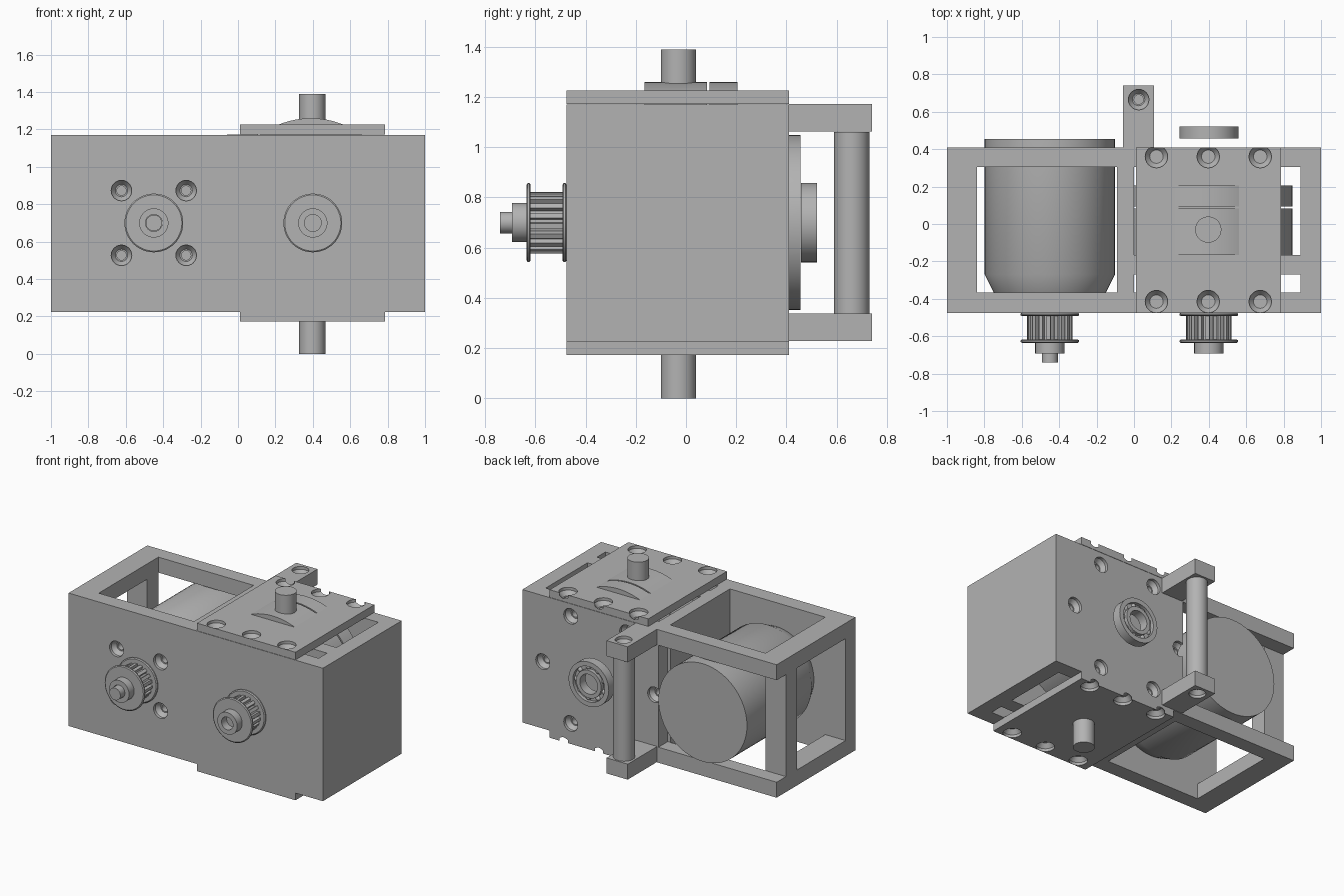
import bpy, bmesh, math
from mathutils import Vector

if "Cube" in bpy.data.objects:
    bpy.data.objects.remove(bpy.data.objects["Cube"])

grey = bpy.data.materials.new("machined grey")
grey.use_nodes = True
COLOR = (0.45, 0.45, 0.45, 1)
grey.diffuse_color = COLOR
grey.node_tree.nodes["Principled BSDF"].inputs["Base Color"].default_value = COLOR


def finish(name, bm, smooth=False):
    bmesh.ops.remove_doubles(bm, verts=bm.verts, dist=1e-5)
    bmesh.ops.recalc_face_normals(bm, faces=bm.faces)
    mesh = bpy.data.meshes.new(name)
    bm.to_mesh(mesh)
    bm.free()
    mesh.materials.append(grey)
    obj = bpy.data.objects.new(name, mesh)
    bpy.context.collection.objects.link(obj)
    if smooth:
        smooth_by_angle(obj)
    return obj


def smooth_by_angle(obj):
    bpy.ops.object.select_all(action='DESELECT')
    obj.select_set(True)
    bpy.context.view_layer.objects.active = obj
    bpy.ops.object.shade_smooth_by_angle(angle=math.radians(30))


def box(name, x, y, z):
    bm = bmesh.new()
    bmesh.ops.create_cube(bm, size=1)
    for v in bm.verts:
        v.co = Vector([lo + (c + 0.5) * (hi - lo) for c, (lo, hi) in zip(v.co, (x, y, z))])
    return finish(name, bm)


def lathe(name, axis, center, profile, sides=48, closed=False, smooth=True):
    """Revolve (radius, position) pairs about a line parallel to axis."""
    bm = bmesh.new()
    rings = []
    for r, t in profile:
        ring = []
        for i in range(sides):
            a = math.tau * i / sides
            u, w = center[0] + r * math.cos(a), center[1] + r * math.sin(a)
            ring.append(bm.verts.new((u, t, w) if axis == 'y' else (u, w, t)))
        rings.append(ring)
    pairs = list(zip(rings, rings[1:])) + ([(rings[-1], rings[0])] if closed else [])
    for a, b in pairs:
        for i in range(sides):
            j = (i + 1) % sides
            bm.faces.new((a[i], a[j], b[j], b[i]))
    return finish(name, bm, smooth)


def cylinder(name, axis, center, r, lo, hi, sides=48):
    return lathe(name, axis, center, [(0, lo), (r, lo), (r, hi), (0, hi)], sides)


def cut(obj, cutters):
    for c in cutters:
        mod = obj.modifiers.new("cut", 'BOOLEAN')
        mod.operation, mod.solver, mod.object = 'DIFFERENCE', 'EXACT', c
    deps = bpy.context.evaluated_depsgraph_get()
    mesh = bpy.data.meshes.new_from_object(obj.evaluated_get(deps))
    obj.modifiers.clear()
    obj.data = mesh
    for c in cutters:
        bpy.data.objects.remove(c)
    smooth_by_angle(obj)


def screw_hole(axis, center, surface, inward, r=0.055, deep=0.14):
    """Countersunk hole cutter entering from a surface."""
    steps = [(0, -0.01), (r, -0.01), (r, 0.02), (r * 0.6, 0.05), (r * 0.45, 0.05),
             (r * 0.45, deep), (0, deep)]
    return lathe("cutter", axis, center, [(a, surface + inward * t) for a, t in steps],
                 24, smooth=False)


FRONT, BACK, LOW, HIGH = -0.475, 0.41, 0.225, 1.17
MID = 0.7
MOTOR, GEAR = (-0.45, MID), (0.4, MID)
THROUGH = (0.1, 1.3)
INNER = (0.335, 1.06)

# Housing block with motor bay, gear cavities, back and side openings
housing = box("housing", (-1, 1), (FRONT, BACK), (LOW, HIGH))
cutters = [
    box("cutter", (-0.84, -0.09), (-0.365, 0.305), THROUGH),
    box("cutter", (-1.1, -0.07), (0.305, 0.5), INNER),
    box("cutter", (-1.1, -0.8), (-0.365, 0.18), INNER),
    box("cutter", (0, 0.89), (-0.365, -0.27), THROUGH),
    box("cutter", (0, 0.89), (-0.165, 0.305), THROUGH),
]
for dx in (-0.173, 0.173):
    for dz in (-0.173, 0.173):
        cutters.append(screw_hole('y', (MOTOR[0] + dx, MID + dz), FRONT, 1))
for i in range(6):
    a = math.tau * i / 6
    spot = (GEAR[0] + 0.44 * math.cos(a), MID + 0.44 * math.sin(a))
    cutters.append(screw_hole('y', spot, BACK, -1, deep=0.09))
cut(housing, cutters)

# Cover plates and rear arms, mirrored above and below
for side, sign in (("top", 1), ("bottom", -1)):
    inner, outer = MID + sign * 0.472, MID + sign * 0.526
    plate = box(side + "_plate", (0.01, 0.785), (FRONT, BACK), sorted((inner, outer)))
    cut(plate, [screw_hole('z', (x, y), outer, -sign, 0.06)
                for x in (0.12, 0.397, 0.675) for y in (-0.415, 0.36)])
    face = MID + sign * 0.472
    arm = box(side + "_arm", (-0.06, 0.107), (BACK, 0.74), sorted((face, MID + sign * 0.362)))
    cut(arm, [screw_hole('z', (0.025, 0.665), face, -sign, deep=0.08)])
cylinder("arm_pillar", 'z', (0.025, 0.66), 0.07, 0.335, 1.06)

# Motor can with chamfered nose
lathe("motor", 'y', MOTOR, [(0, -0.366), (0.3, -0.366), (0.348, -0.27), (0.348, 0.455), (0, 0.455)], 64)

# Large wheels and the upright output shaft
cylinder("front_wheel", 'y', (0.39, 0.803), 0.457, -0.165, 0.083, 72)
cylinder("rear_wheel", 'y', (0.39, 0.803), 0.457, 0.093, 0.205, 72)
cylinder("output_shaft", 'z', (0.397, -0.03), 0.07, 0, 1.39)


# Toothed belt pulleys
def pulley(name, center, teeth=18):
    bm = bmesh.new()
    outline = []
    for i in range(teeth):
        for r, f in ((0.1, 0.0), (0.1, 0.35), (0.122, 0.42), (0.122, 0.93)):
            a = math.tau * (i + f) / teeth
            outline.append((center[0] + r * math.cos(a), center[1] + r * math.sin(a)))
    base = bm.faces.new([bm.verts.new((x, -0.62, z)) for x, z in outline])
    ext = bmesh.ops.extrude_face_region(bm, geom=[base], use_keep_orig=True)
    moved = [g for g in ext["geom"] if isinstance(g, bmesh.types.BMVert)]
    bmesh.ops.translate(bm, verts=moved, vec=(0, 0.135, 0))
    finish(name + "_teeth", bm)
    for part, y in (("outer", -0.635), ("inner", -0.492)):
        lathe(f"{name}_{part}_flange", 'y', center,
              [(0, y), (0.15, y), (0.157, y + 0.005), (0.157, y + 0.012), (0.15, y + 0.017), (0, y + 0.017)])
    lathe(name + "_hub", 'y', center,
          [(0.045, -0.692), (0.078, -0.692), (0.078, -0.63), (0, -0.63), (0.045, -0.63)], closed=True)


pulley("motor_pulley", MOTOR)
pulley("gear_pulley", GEAR)
cylinder("motor_shaft", 'y', MOTOR, 0.043, -0.74, -0.36)

# Rear ball bearing: two races, a recessed web and balls
for name, r0, r1, y0, y1 in (("outer_race", 0.125, 0.158, 0.457, 0.522),
                             ("inner_race", 0.07, 0.098, 0.457, 0.522),
                             ("bearing_web", 0.095, 0.128, 0.478, 0.496)):
    lathe(name, 'y', GEAR, [(r0, y0), (r1, y0), (r1, y1), (r0, y1)], closed=True)
bm = bmesh.new()
for i in range(9):
    a = math.tau * i / 9
    ball = bmesh.ops.create_uvsphere(bm, u_segments=12, v_segments=8, radius=0.02)
    bmesh.ops.translate(bm, verts=ball["verts"],
                        vec=(GEAR[0] + 0.111 * math.cos(a), 0.49, MID + 0.111 * math.sin(a)))
finish("bearing_balls", bm, True)
